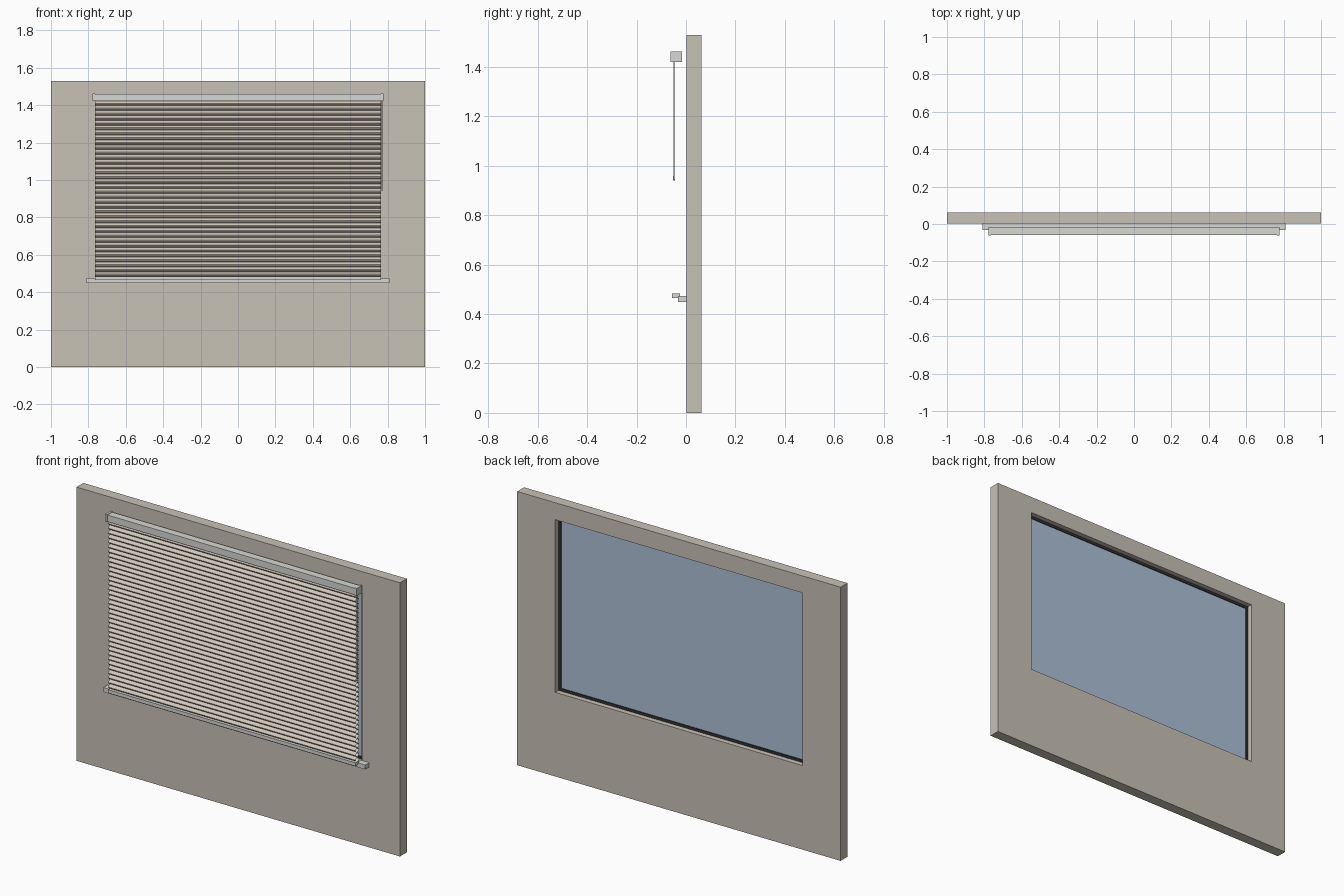
import bpy, bmesh, math

if "Cube" in bpy.data.objects:
    bpy.data.objects.remove(bpy.data.objects["Cube"])


def material(name, rgb):
    m = bpy.data.materials.new(name)
    m.diffuse_color = (*rgb, 1)
    m.use_nodes = True
    m.node_tree.nodes["Principled BSDF"].inputs["Base Color"].default_value = m.diffuse_color
    return m


PLASTER = material("plaster", (0.58, 0.54, 0.47))
WHITE = material("white_plastic", (0.68, 0.68, 0.65))
FABRIC = material("fabric", (0.64, 0.58, 0.50))
GLASS = material("glass", (0.42, 0.53, 0.68))
DARK = material("dark_frame", (0.03, 0.03, 0.03))


def finish(name, bm, mat, normals=True):
    if normals:
        bmesh.ops.recalc_face_normals(bm, faces=bm.faces)
    me = bpy.data.meshes.new(name)
    bm.to_mesh(me)
    bm.free()
    me.materials.append(mat)
    ob = bpy.data.objects.new(name, me)
    bpy.context.collection.objects.link(ob)
    return ob


def box(name, x, y, z, mat):
    """Box from (min, max) pairs."""
    bm = bmesh.new()
    bmesh.ops.create_cube(bm, size=1)
    for v in bm.verts:
        v.co = [(a + b) / 2 + c * (b - a) for c, (a, b) in zip(v.co, (x, y, z))]
    return finish(name, bm, mat)


def ring(name, outer, inner, y, mat):
    """Rectangular frame; outer and inner are (x0, x1, z0, z1)."""
    bm = bmesh.new()
    loops = []
    for (x0, x1, z0, z1), yy in ((outer, y[0]), (inner, y[0]), (inner, y[1]), (outer, y[1])):
        loops.append([bm.verts.new((px, yy, pz))
                      for px, pz in ((x0, z0), (x1, z0), (x1, z1), (x0, z1))])
    for k in range(4):
        a, b = loops[k], loops[(k + 1) % 4]
        for i in range(4):
            j = (i + 1) % 4
            bm.faces.new((a[i], a[j], b[j], b[i]))
    return finish(name, bm, mat)


def rod(name, x, y, z0, z1, r0, r1, mat, sides=8):
    bm = bmesh.new()
    bmesh.ops.create_cone(bm, cap_ends=True, segments=sides,
                          radius1=r0, radius2=r1, depth=z1 - z0)
    bmesh.ops.translate(bm, verts=bm.verts, vec=(x, y, (z0 + z1) / 2))
    return finish(name, bm, mat)


# Wall with window opening, dark window frame and pane
W = 0.765
ring("wall", (-1, 1, 0, 1.53), (-W, W, 0.47, 1.435), (0.002, 0.0625), PLASTER)
ring("window_frame", (-W, W, 0.47, 1.435), (-W + 0.015, W - 0.015, 0.485, 1.42),
     (0.018, 0.034), DARK)
box("window_pane", (-W + 0.015, W - 0.015), (0.022, 0.030), (0.485, 1.42), GLASS)
box("window_sill", (-0.81, 0.81), (-0.033, 0.002), (0.449, 0.474), WHITE)

# Head rail with end caps, and bottom rail
box("head_rail", (-W, W), (-0.060, -0.018), (1.423, 1.460), WHITE)
for side, name in ((-1, "left_end_cap"), (1, "right_end_cap")):
    x = sorted((side * W, side * 0.778))
    box(name, x, (-0.0625, -0.0155), (1.421, 1.463), WHITE)
box("bottom_rail", (-W, W), (-0.056, -0.025), (0.464, 0.483), WHITE)

# Cellular shade: front and back pleated sheets meeting between the cells
CELLS, STEPS, TOP, BOTTOM = 36, 6, 1.423, 0.483
bm = bmesh.new()
for side in (-1, 1):
    prev = None
    for i in range(CELLS * STEPS + 1):
        t = i / STEPS
        y = -0.0385 + side * (0.001 + 0.0145 * abs(math.sin(math.pi * t)))
        z = BOTTOM + (TOP - BOTTOM) * t / CELLS
        row = [bm.verts.new((x, y, z)) for x in (-W, W)]
        if prev:
            quad = (prev[0], prev[1], row[1], row[0])
            bm.faces.new(quad if side < 0 else quad[::-1])
        prev = row
finish("cellular_shade", bm, FABRIC, normals=False)

# Pull cord with a small tassel
rod("pull_cord", 0.770, -0.049, 0.955, 1.425, 0.002, 0.002, WHITE)
rod("cord_tassel", 0.770, -0.049, 0.94, 0.96, 0.004, 0.0025, WHITE)
